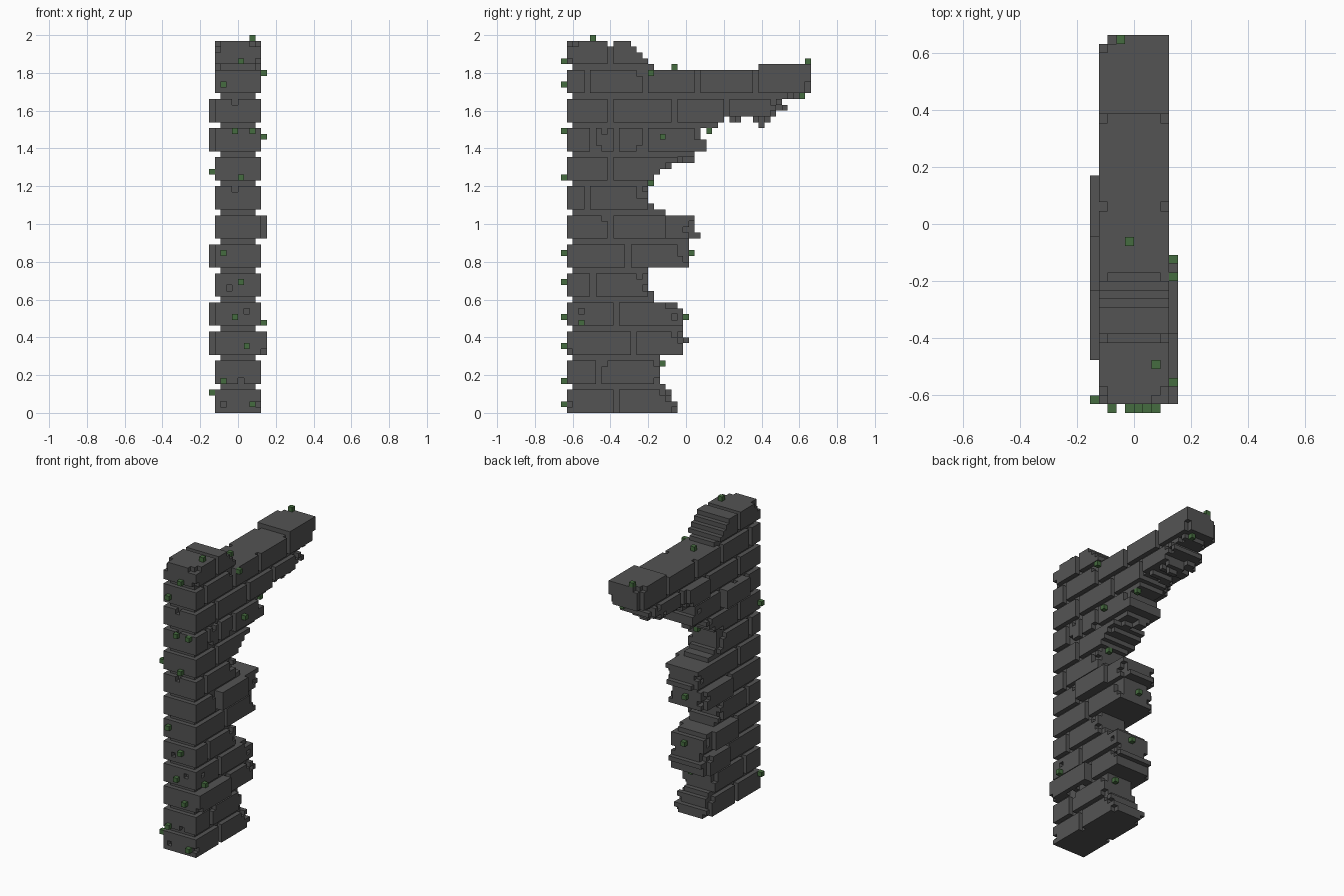
import bpy, bmesh, random
from mathutils import Vector

if "Cube" in bpy.data.objects:
    bpy.data.objects.remove(bpy.data.objects["Cube"], do_unlink=True)

V = 2 / 65                      # edge of one small cube
random.seed(4)


def material(name, rgb):
    m = bpy.data.materials.new(name)
    m.use_nodes = True
    m.diffuse_color = (*rgb, 1)
    bsdf = m.node_tree.nodes["Principled BSDF"]
    bsdf.inputs["Base Color"].default_value = (*rgb, 1)
    bsdf.inputs["Roughness"].default_value = 0.9
    return m


STONE = material("dark stone", (0.088, 0.088, 0.088))
MOSS = material("moss green", (0.06, 0.15, 0.05))
AXES = [Vector(a) for a in ((1, 0, 0), (0, 1, 0), (0, 0, 1))]


def build(name, cells, mat):
    """Skin a set of grid cells with quads and merge the flat areas."""
    bm = bmesh.new()
    for c in cells:
        mid = Vector(c) + Vector((0.5, 0.5, 0.5))
        for a in range(3):
            for s in (-1, 1):
                n = AXES[a] * s
                if tuple(int(c[q] + n[q]) for q in range(3)) in cells:
                    continue
                u, w = AXES[(a + 1) % 3], AXES[(a + 2) % 3] * s
                ring = [mid + n / 2 + (u * p + w * q) / 2
                        for p, q in ((-1, -1), (1, -1), (1, 1), (-1, 1))]
                bm.faces.new([bm.verts.new((r - Vector((5, 21.5, 0))) * V) for r in ring])
    bmesh.ops.remove_doubles(bm, verts=bm.verts, dist=V * 0.01)
    bmesh.ops.dissolve_limit(bm, angle_limit=0.01, verts=bm.verts, edges=bm.edges)
    me = bpy.data.meshes.new(name)
    bm.to_mesh(me)
    bm.free()
    me.materials.append(mat)
    ob = bpy.data.objects.new(name, me)
    bpy.context.collection.objects.link(ob)


# Broken rear edge: where the wall stops on each layer, five layers per course
END = [20, 20, 19, 19, 18,  17, 17, 17, 17, 17,  21, 21, 22, 21, 21,
       21, 21, 21, 20, 16,  16, 15, 15, 15, 15,  22, 22, 22, 22, 22,
       24, 23, 23, 23, 18,  16, 15, 15, 15, 15,  16, 17, 19, 20, 23,
       25, 25, 24, 24, 27,  28, 36, 39, 38, 39,  43, 43, 43, 43, 16,
       15, 14, 13, 12]

# Upright joints in each course
JOINTS = [[9], [6], [12], [9], [5], [11], [8], [4], [8], [5, 9, 14],
          [8, 19, 28], [4, 14, 23, 33], [8]]

# Bricks standing proud: (course, brick) -> (x cell, first y, last y)
PROUD = {(2, 0): [(9, 1, 12)], (6, 1): [(9, 9, 18)],
         (2, 1): [(0, 13, 20)], (3, 1): [(0, 10, 18)], (5, 1): [(0, 12, 21)],
         (9, 1): [(0, 6, 9)], (9, 2): [(0, 9, 14)], (10, 2): [(0, 20, 27)]}

# Single cells knocked out of the faces
CHIPS = {(6, 1, 17), (3, 1, 21), (4, 1, 53), (4, 1, 38), (5, 1, 5), (4, 1, 48),
         (2, 1, 1), (8, 1, 1), (8, 3, 17), (9, 1, 10), (8, 11, 28), (8, 13, 38),
         (8, 7, 8), (8, 7, 33), (8, 6, 45), (8, 7, 48), (8, 13, 45), (8, 13, 58),
         (1, 1, 63), (1, 1, 62), (1, 2, 63), (8, 1, 63), (8, 2, 63), (8, 1, 60),
         (7, 1, 63), (1, 42, 55), (1, 42, 56), (1, 42, 57), (1, 42, 58),
         (1, 42, 59), (8, 42, 55), (8, 42, 56), (1, 41, 59), (2, 42, 59)}
CHIPS |= {(8, j, k) for j in (6, 8) for k in (10, 11)} | {(8, 5, 10), (8, 9, 10)}


def chipped(i, j, k):
    """Wear the two outer corners of the broken rear edge."""
    if (i, j, k) in CHIPS:
        return True
    worn = i in (0, 1, 8, 9) and k < 55 and END[k] - 2 <= j
    return worn and random.random() < 0.3


# Bricks, course by course
for row, joints in enumerate(JOINTS):
    starts = [1] + [j + 1 for j in joints]
    stops = joints + [99]
    for n, (a, b) in enumerate(zip(starts, stops)):
        cells = set()
        for k in range(row * 5, row * 5 + 4):
            last = min(b, END[k])
            cells |= {(i, j, k) for i in range(1, 9) for j in range(a, last)
                      if not chipped(i, j, k)}
            for i, p, q in PROUD.get((row, n), []):
                cells |= {(i, j, k) for j in range(p, min(q, last))
                          if not chipped(i, j, k)}
        if (row, n) == (11, 4):          # raised brick at the tip of the arm
            cells |= {(i, j, 59) for i in range(1, 9) for j in range(34, 43)
                      if not chipped(i, j, 59)}
        build(f"brick_course_{row + 1}_{n + 1}", cells, STONE)

# Recessed mortar core
core = set()
for k, end in enumerate(END):
    stop = end if k % 5 == 4 else end - 1
    if k < 63:
        core |= {(i, j, k) for i in range(2, 8) for j in range(2, stop)}
build("mortar_core", core, STONE)

# Loose fragments hanging under the arm and along the broken edge: y, z, x range
FRAGMENTS = [(29, 50, 2, 5), (30, 50, 3, 8), (33, 50, 2, 8), (34, 50, 2, 7),
             (35, 50, 4, 8), (34, 49, 5, 7), (36, 51, 2, 4), (39, 54, 2, 7),
             (40, 54, 3, 8), (21, 43, 3, 5), (22, 43, 3, 5), (26, 49, 6, 8),
             (20, 43, 5, 7), (21, 12, 3, 5), (23, 30, 5, 8), (16, 34, 2, 5)]
build("broken_fragments", {(i, j, k) for j, k, a, b in FRAGMENTS for i in range(a, b)}, STONE)

# Moss tufts
tufts = {(5, 0, 60), (2, 0, 56), (4, 0, 48), (7, 0, 48), (5, 0, 40), (2, 0, 27),
         (5, 0, 22), (4, 0, 16), (6, 0, 11), (2, 0, 5), (7, 0, 1),
         (7, 5, 64), (4, 19, 59), (3, 42, 60),
         (9, 15, 58), (9, 17, 47), (9, 3, 15), (0, 1, 41), (0, 1, 3),
         (4, 22, 27), (5, 21, 16), (6, 17, 8), (6, 15, 39), (7, 25, 48), (6, 41, 54)}
build("moss_tufts", tufts, MOSS)
